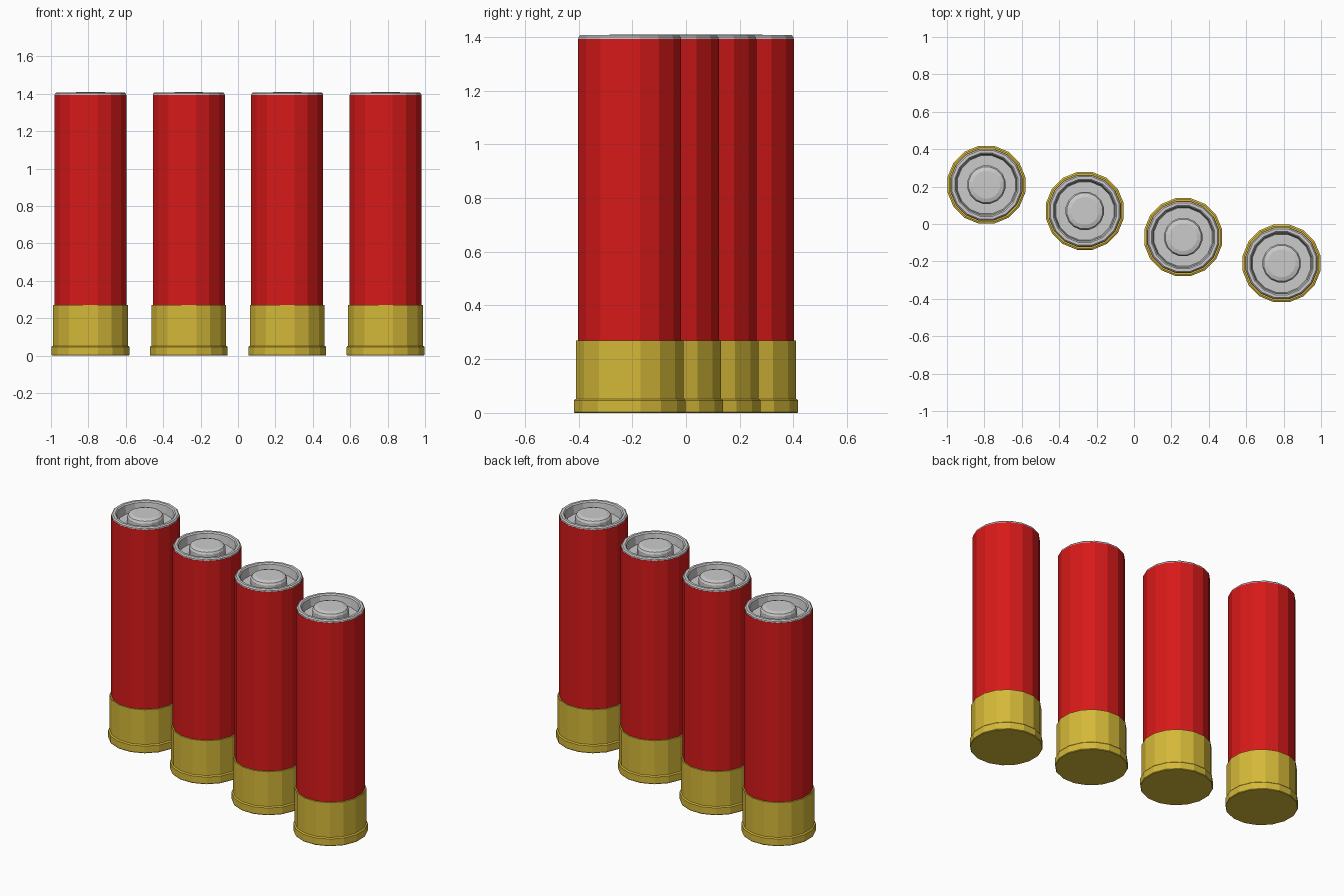
import bpy, bmesh, math

if "Cube" in bpy.data.objects:
    bpy.data.objects.remove(bpy.data.objects["Cube"])

SIDES = 16


def material(name, color):
    m = bpy.data.materials.new(name)
    m.diffuse_color = color
    m.use_nodes = True
    m.node_tree.nodes["Principled BSDF"].inputs["Base Color"].default_value = m.diffuse_color
    return m


brass = material("brass", (0.66, 0.48, 0.04, 1))
red = material("red_plastic", (0.68, 0.01, 0.01, 1))


def lathe(name, profile, pos, mat=None):
    """Revolve (radius, z) points around z; open ends are capped."""
    bm = bmesh.new()
    rings = []
    for r, z in profile:
        ring = []
        for i in range(SIDES):
            a = 2 * math.pi * (i + 0.5) / SIDES
            ring.append(bm.verts.new((r * math.cos(a), r * math.sin(a), z)))
        rings.append(ring)
    for lo, hi in zip(rings, rings[1:]):
        for i in range(SIDES):
            j = (i + 1) % SIDES
            bm.faces.new((lo[i], lo[j], hi[j], hi[i]))
    bm.faces.new(rings[0][::-1])
    bm.faces.new(rings[-1])
    bmesh.ops.recalc_face_normals(bm, faces=bm.faces)
    mesh = bpy.data.meshes.new(name)
    bm.to_mesh(mesh)
    bm.free()
    obj = bpy.data.objects.new(name, mesh)
    obj.location = pos
    bpy.context.collection.objects.link(obj)
    if mat:
        mesh.materials.append(mat)
    return obj


# Four shells standing in a diagonal row
for n in range(4):
    t = n - 1.5
    pos = (t * 0.526, -t * 0.14, 0)
    # brass base with projecting rim
    lathe(f"brass_base_{n + 1}",
          [(0.209, 0), (0.212, 0.004), (0.212, 0.046), (0.209, 0.05),
           (0.204, 0.052), (0.204, 0.27), (0.19, 0.27)], pos, brass)
    # red tube
    lathe(f"red_tube_{n + 1}",
          [(0.196, 0.26), (0.196, 1.345), ], pos, red)
    lathe(f"red_tube_collar_{n + 1}",
          [(0.196, 1.345), (0.196, 1.393), (0.192, 1.393), (0.192, 1.345)], pos, red)
    # grey closure: rolled lip, recess and central button
    lathe(f"closure_{n + 1}",
          [(0.191, 1.34), (0.195, 1.394), (0.194, 1.4), (0.187, 1.407),
           (0.172, 1.407), (0.165, 1.4), (0.158, 1.35), (0.104, 1.35),
           (0.104, 1.39), (0.097, 1.402), (0.075, 1.409)], pos)
